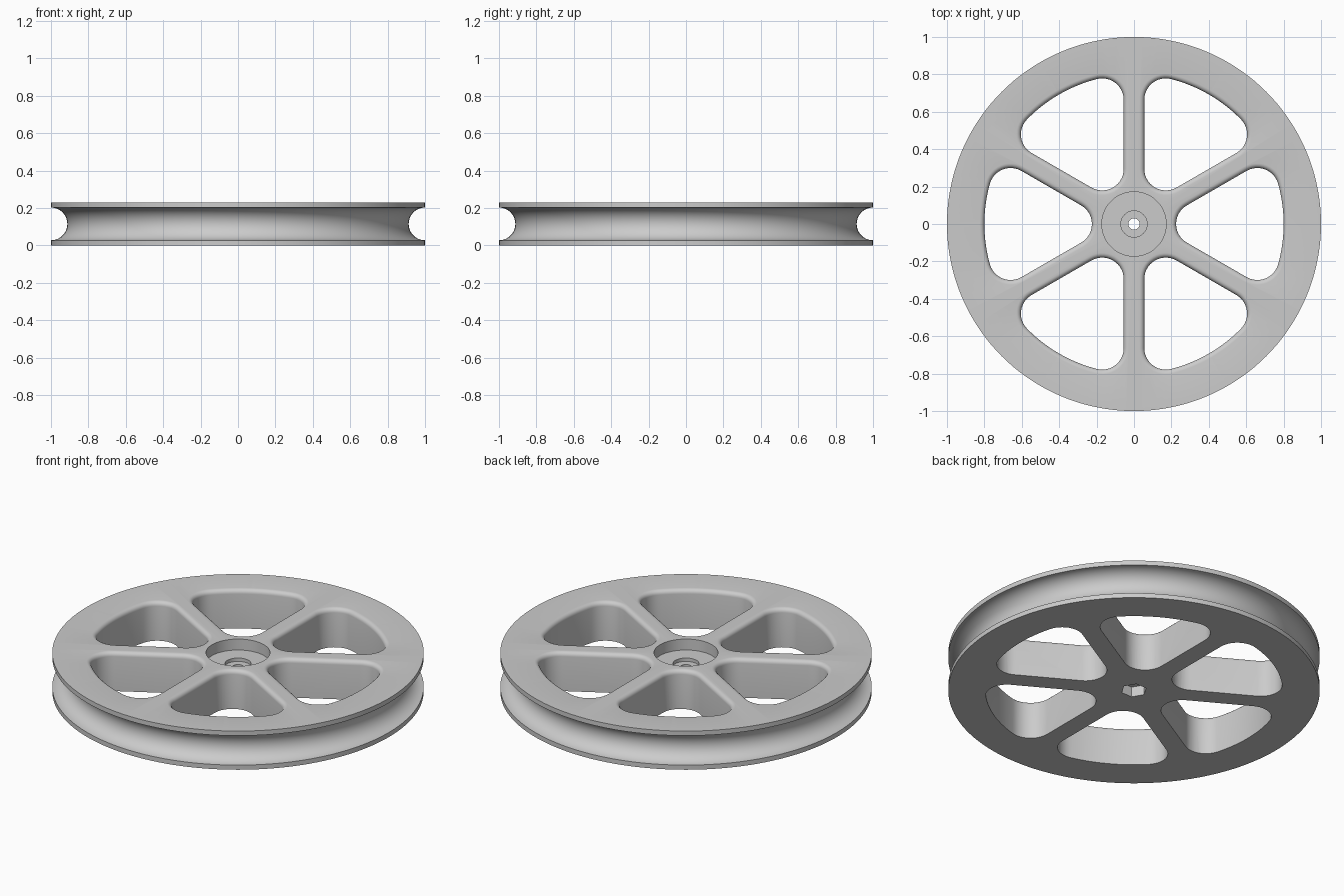
import bpy, bmesh, math
from math import sin, cos, pi, sqrt

if "Cube" in bpy.data.objects:
    bpy.data.objects.remove(bpy.data.objects["Cube"])

H = 0.23          # wheel thickness
SPOKE = 0.055     # half width of a spoke
ARC = 0.80        # outer radius of the windows
CORNER = 0.115    # window corner radius
FILLET = 0.025    # rounding on the top edge of the windows
GROOVE = 0.0875   # belt groove radius

grey = bpy.data.materials.new("plain grey")
grey.diffuse_color = (0.6, 0.6, 0.6, 1)
grey.use_nodes = True
grey.node_tree.nodes["Principled BSDF"].inputs["Base Color"].default_value = grey.diffuse_color


def make_object(name, bm):
    bmesh.ops.recalc_face_normals(bm, faces=bm.faces)
    mesh = bpy.data.meshes.new(name)
    bm.to_mesh(mesh)
    bm.free()
    mesh.materials.append(grey)
    ob = bpy.data.objects.new(name, mesh)
    bpy.context.collection.objects.link(ob)
    return ob


def skin(bm, rings, close_loop=False):
    """Join rings of points with quads; cap the ends or close into a torus."""
    vr = [[bm.verts.new(p) for p in ring] for ring in rings]
    n = len(vr[0])
    pairs = list(zip(vr, vr[1:])) + ([(vr[-1], vr[0])] if close_loop else [])
    for a, b in pairs:
        for i in range(n):
            j = (i + 1) % n
            bm.faces.new((a[i], a[j], b[j], b[i]))
    if not close_loop:
        bm.faces.new(vr[0])
        bm.faces.new(vr[-1])


def circle(r, z, n=144, start=0.0):
    return [(r * cos(start + 2 * pi * i / n), r * sin(start + 2 * pi * i / n), z)
            for i in range(n)]


def window_outline(d, z, turn):
    """Rounded sector between two spokes, grown outward by d."""
    r = CORNER + d
    inner = (SPOKE + CORNER) / sin(pi / 6)
    rad = ARC - CORNER
    a = pi / 6 - math.asin((SPOKE + CORNER) / rad)   # angle of outer corner centres
    pts = []

    def arc(cx, cy, radius, a0, a1, n):
        for i in range(n + 1):
            t = a0 + (a1 - a0) * i / n
            pts.append((cx + radius * cos(t), cy + radius * sin(t)))

    arc(inner, 0, r, pi * 2 / 3, pi * 4 / 3, 14)
    arc(rad * cos(a), -rad * sin(a), r, -pi * 2 / 3, -a, 12)
    arc(0, 0, ARC + d, -a * 0.9, a * 0.9, 14)
    arc(rad * cos(a), rad * sin(a), r, a, pi * 2 / 3, 12)
    c, s = cos(turn), sin(turn)
    return [(x * c - y * s, x * s + y * c, z) for x, y in pts]


# Wheel body: lathed section with belt groove, bearing recess and axle hole
profile = [(0.03, 0), (1, 0), (1, H / 2 - GROOVE)]
for i in range(1, 20):
    t = -pi / 2 - pi * i / 20
    profile.append((1 + GROOVE * cos(t), H / 2 + GROOVE * sin(t)))
profile += [(1, H / 2 + GROOVE), (1, H), (0.172, H), (0.172, 0.165),
            (0.07, 0.165), (0.07, 0.145), (0.03, 0.145)]
bm = bmesh.new()
skin(bm, [circle(r, z) for r, z in profile], close_loop=True)
wheel = make_object("pulley_wheel", bm)

# Cutter: six windows with a flared top, and the hexagonal nut pocket below
bm = bmesh.new()
for k in range(6):
    levels = [(0, -0.05)]
    for i in range(6):
        t = pi / 2 * i / 5
        levels.append((FILLET * (1 - cos(t)), H - FILLET + FILLET * sin(t)))
    levels.append((FILLET, H + 0.05))
    skin(bm, [window_outline(d, z, k * pi / 3) for d, z in levels])
skin(bm, [circle(0.07, -0.05, 6), circle(0.07, 0.06, 6)])
cutter = make_object("window_cutter", bm)
cutter.hide_render = True

# Cut the openings and bake the result
mod = wheel.modifiers.new("openings", 'BOOLEAN')
mod.operation = 'DIFFERENCE'
mod.solver = 'EXACT'
mod.object = cutter
bpy.context.view_layer.objects.active = wheel
wheel.select_set(True)
bpy.ops.object.modifier_apply(modifier=mod.name)
bpy.data.objects.remove(cutter, do_unlink=True)
bpy.ops.object.shade_smooth_by_angle(angle=math.radians(30))
